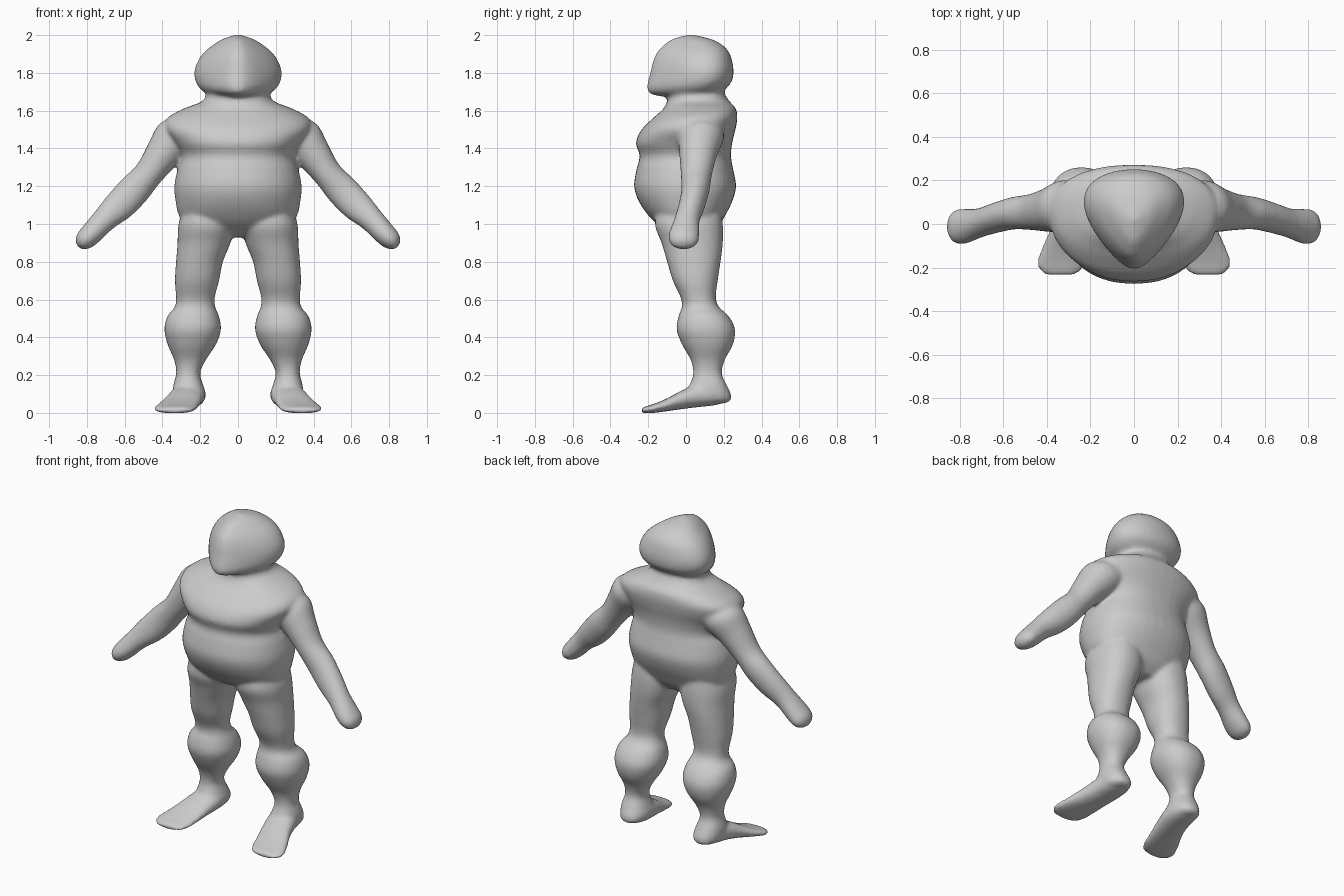
import bpy, bmesh, math
from mathutils import Vector

X, Y, Z = Vector((1, 0, 0)), Vector((0, 1, 0)), Vector((0, 0, 1))
SIDES, STEPS = 40, 6
bm = bmesh.new()


def spline(rows):
    """Catmull-Rom interpolation through rows of numbers."""
    out = []
    for i in range(len(rows) - 1):
        a, b, c, d = (rows[max(0, min(len(rows) - 1, i + o))] for o in (-1, 0, 1, 2))
        for s in range(STEPS):
            t = s / STEPS
            out.append([0.5 * (2 * q + (r - p) * t + (2 * p - 5 * q + 4 * r - w) * t * t
                               + (3 * q - p - 3 * r + w) * t ** 3)
                        for p, q, r, w in zip(a, b, c, d)])
    return out + [list(rows[-1])]


def loft(rows, u, v, egg=0.0, power=2.0, side=1):
    """Skin rings (x, y, z, radius_u, radius_v); egg widens the +v side."""
    rings = []
    for x, y, z, a, b in spline(rows):
        a, b, ring = max(a, 0.003), max(b, 0.003), []
        for k in range(SIDES):
            t = 2 * math.pi * k / SIDES
            c, s = math.cos(t), math.sin(t)
            c = math.copysign(abs(c) ** (2 / power), c)
            s = math.copysign(abs(s) ** (2 / power), s)
            p = Vector((x, y, z)) + u * (a * c * (1 + egg * s) / (1 + egg * egg * 0.45)) + v * (b * s)
            p.x *= side
            ring.append(bm.verts.new(p))
        rings.append(ring)
    faces = [bm.faces.new(rings[0]), bm.faces.new(rings[-1])]
    for lo, hi in zip(rings, rings[1:]):
        for k in range(SIDES):
            j = (k + 1) % SIDES
            faces.append(bm.faces.new((lo[k], lo[j], hi[j], hi[k])))
    bmesh.ops.recalc_face_normals(bm, faces=faces)


def upright(rows):
    """(z, x_min, x_max, y_front, y_back) to ring rows."""
    return [((l + r) / 2, (f + b) / 2, z, (r - l) / 2, (b - f) / 2) for z, l, r, f, b in rows]


def centred(rows):
    return upright([(z, -w, w, f, b) for z, w, f, b in rows])


# torso and neck
loft(centred([(0.93, .13, -.04, .12), (0.98, .25, -.13, .17), (1.04, .31, -.195, .205),
              (1.12, .33, -.25, .245), (1.20, .337, -.275, .265), (1.29, .32, -.262, .25),
              (1.36, .30, -.245, .238), (1.43, .335, -.265, .245), (1.50, .385, -.235, .262),
              (1.56, .375, -.175, .272), (1.61, .29, -.12, .265), (1.65, .19, -.10, .23),
              (1.70, .165, -.10, .20), (1.78, .15, -.08, .18)]), X, Y, 0.06, 2.25)

# head
loft(centred([(1.675, .08, -.13, .12), (1.69, .16, -.19, .18), (1.72, .205, -.207, .215),
              (1.76, .228, -.20, .245), (1.81, .232, -.187, .252), (1.86, .215, -.175, .245),
              (1.91, .18, -.153, .228), (1.95, .13, -.115, .19), (1.98, .08, -.07, .13),
              (2.003, .01, .01, .03)]), X, Y, 0.42, 2.0)

arm_u = Vector((0.75, 0, 0.66))
for side in (1, -1):
    # arm with mitten hand
    loft([(.25, .09, 1.50, .10, .11), (.33, .08, 1.455, .115, .12), (.40, .065, 1.37, .095, .10),
          (.475, .055, 1.265, .078, .083), (.55, .05, 1.18, .086, .075), (.63, .03, 1.095, .083, .07),
          (.71, .005, 1.02, .066, .068), (.775, -.01, .95, .06, .08), (.815, -.012, .91, .052, .077),
          (.837, -.012, .885, .03, .05), (.845, -.012, .876, .004, .004)], arm_u, Y, side=side)
    # leg with bulging calf
    loft(upright([(1.10, .08, .28, -.14, .18), (1.00, .02, .315, -.165, .195), (.90, .04, .32, -.13, .195),
                  (.80, .08, .328, -.10, .183), (.70, .10, .334, -.07, .168), (.61, .123, .328, -.028, .158),
                  (.56, .12, .335, -.022, .175), (.51, .10, .375, -.04, .228), (.44, .09, .39, -.05, .26),
                  (.36, .118, .372, -.02, .248), (.28, .17, .338, .025, .205), (.21, .20, .327, .038, .19),
                  (.15, .185, .342, .02, .215), (.10, .17, .345, -.01, .238), (.065, .185, .33, .03, .238),
                  (.05, .21, .30, .08, .20)]), X, Y, 0.0, 2.2, side)
    # foot
    loft([(.25, .22, .085, .05, .025), (.255, .15, .095, .082, .055), (.265, .06, .09, .092, .06),
          (.285, -.02, .07, .097, .05), (.312, -.10, .043, .108, .034), (.333, -.17, .024, .113, .024),
          (.338, -.215, .016, .095, .018), (.338, -.236, .013, .06, .012)], X, Z, 0.0, 2.3, side)

# one continuous skin
mesh = bpy.data.meshes.new("figure_body")
bm.to_mesh(mesh)
bm.free()
body = bpy.data.objects.new("figure_body", mesh)
bpy.context.collection.objects.link(body)
remesh = body.modifiers.new("skin", 'REMESH')
remesh.mode, remesh.voxel_size, remesh.use_smooth_shade = 'VOXEL', 0.011, True
smooth = body.modifiers.new("blend", 'SMOOTH')
smooth.factor, smooth.iterations = 0.5, 10
